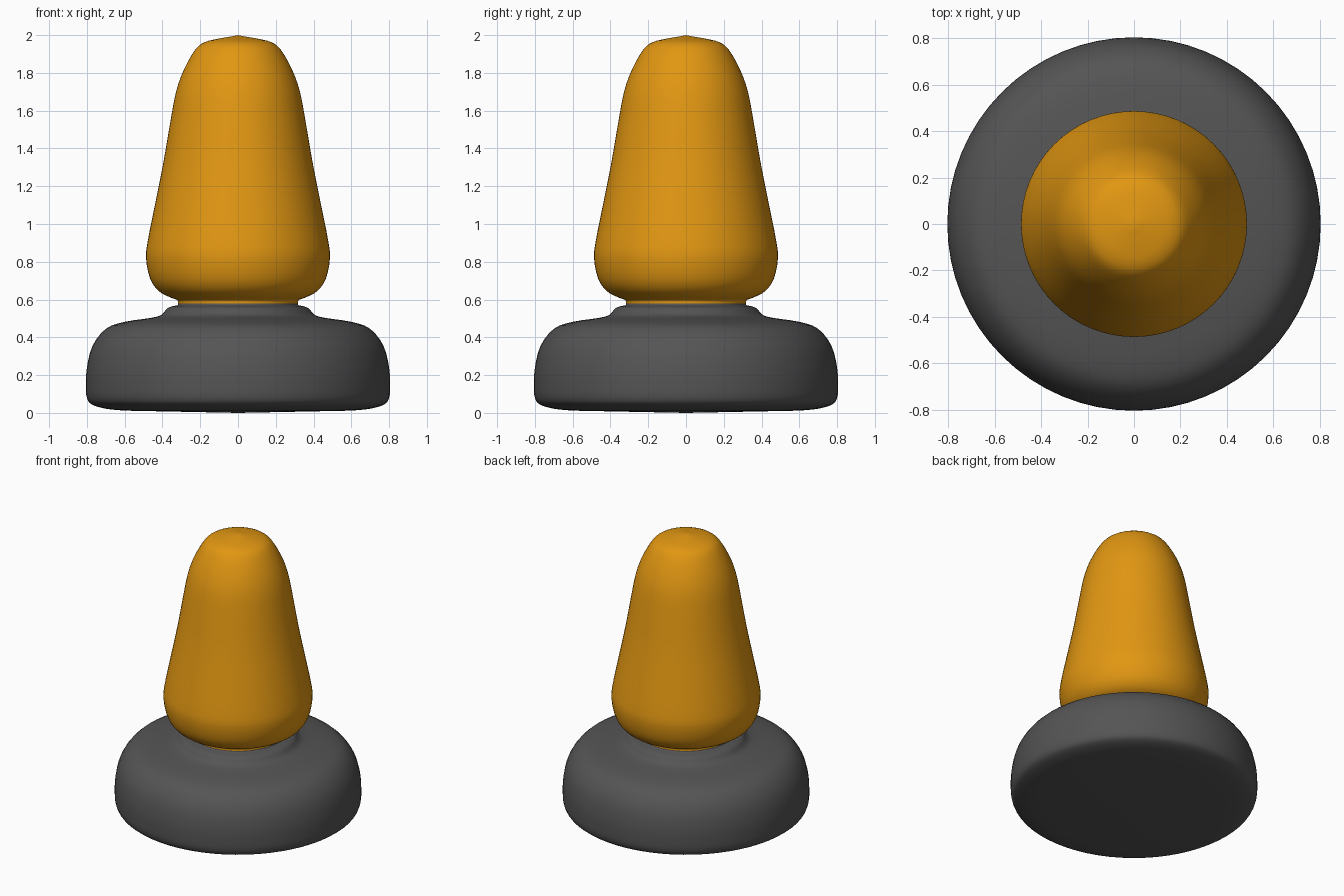
import bpy, bmesh, math

if "Cube" in bpy.data.objects:
    bpy.data.objects.remove(bpy.data.objects["Cube"])

SEGMENTS = 64


def material(name, color):
    m = bpy.data.materials.new(name)
    m.diffuse_color = (*color, 1)
    m.use_nodes = True
    m.node_tree.nodes["Principled BSDF"].inputs["Base Color"].default_value = m.diffuse_color
    return m


def smooth_profile(pts, steps=3):
    """Catmull-Rom interpolation through (radius, z) points."""
    out = []
    for i in range(len(pts) - 1):
        p0, p1 = pts[max(i - 1, 0)], pts[i]
        p2, p3 = pts[i + 1], pts[min(i + 2, len(pts) - 1)]
        for s in range(steps):
            t = s / steps
            out.append(tuple(
                0.5 * (2 * b + (c - a) * t + (2 * a - 5 * b + 4 * c - d) * t ** 2
                       + (3 * b - a - 3 * c + d) * t ** 3)
                for a, b, c, d in zip(p0, p1, p2, p3)))
    return out + [pts[-1]]


def lathe(name, pts, mat, bottom, top):
    """Spin a profile round z, closed with a centre point at each end."""
    bm = bmesh.new()
    rings = []
    for r, z in smooth_profile(pts):
        rings.append([bm.verts.new((r * math.cos(a), r * math.sin(a), z))
                      for a in (2 * math.pi * k / SEGMENTS for k in range(SEGMENTS))])
    lo, hi = bm.verts.new((0, 0, bottom)), bm.verts.new((0, 0, top))
    for k in range(SEGMENTS):
        n = (k + 1) % SEGMENTS
        for a, b in zip(rings, rings[1:]):
            bm.faces.new((a[k], a[n], b[n], b[k]))
        bm.faces.new((lo, rings[0][n], rings[0][k]))
        bm.faces.new((hi, rings[-1][k], rings[-1][n]))
    me = bpy.data.meshes.new(name)
    bm.to_mesh(me)
    bm.free()
    me.materials.append(mat)
    ob = bpy.data.objects.new(name, me)
    bpy.context.collection.objects.link(ob)
    bpy.context.view_layer.objects.active = ob
    ob.select_set(True)
    bpy.ops.object.shade_smooth_by_angle(angle=math.radians(40))
    ob.select_set(False)
    return ob


orange = material("orange", (0.76, 0.31, 0.006))
grey = material("dark grey", (0.09, 0.09, 0.09))

# Heavy round foot with a small raised collar
lathe("base", [
    (0.60, 0.012), (0.70, 0.022), (0.775, 0.045), (0.80, 0.08), (0.805, 0.14),
    (0.80, 0.24), (0.77, 0.355), (0.70, 0.445), (0.60, 0.482), (0.46, 0.503),
    (0.405, 0.52), (0.375, 0.553), (0.345, 0.565), (0.32, 0.57), (0.318, 0.58)],
    grey, 0.0, 0.58)

# Tapered body with a rounded tip
lathe("body", [
    (0.318, 0.58), (0.322, 0.597), (0.36, 0.612), (0.42, 0.645), (0.465, 0.71),
    (0.487, 0.82), (0.476, 0.92), (0.44, 1.10), (0.397, 1.315), (0.36, 1.53),
    (0.328, 1.70), (0.285, 1.82), (0.225, 1.925), (0.175, 1.963),
    (0.11, 1.98), (0.04, 1.992)],
    orange, 0.58, 2.0)
